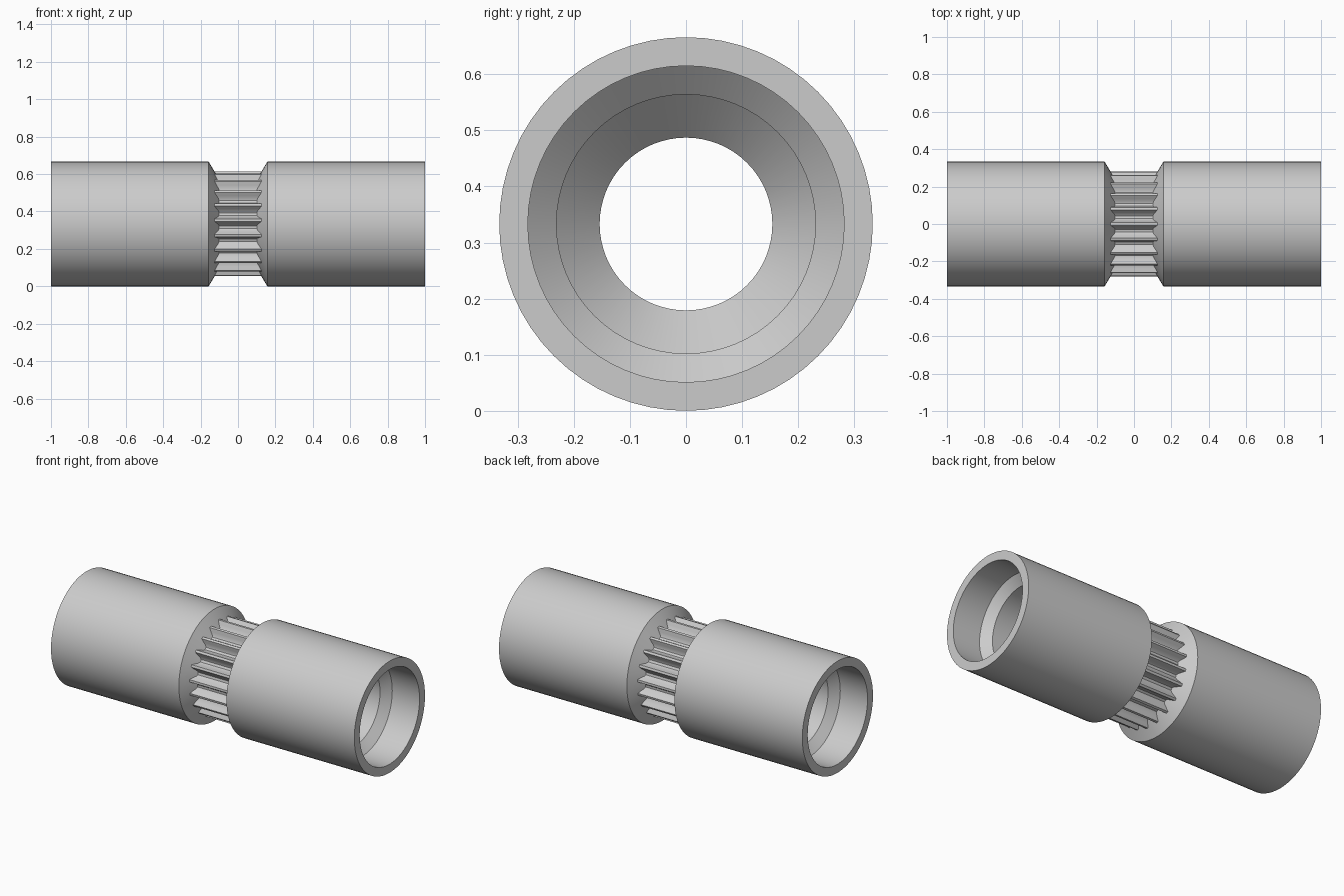
import bpy, bmesh, math

if "Cube" in bpy.data.objects:
    bpy.data.objects.remove(bpy.data.objects["Cube"])

R = 0.333          # outer radius, also the height of the axis
SEGMENTS = 64
TEETH = 21

steel = bpy.data.materials.new("light_grey_steel")
steel.diffuse_color = (0.6, 0.6, 0.6, 1)
steel.use_nodes = True
steel.node_tree.nodes["Principled BSDF"].inputs["Base Color"].default_value = steel.diffuse_color


def skin_rings(name, rings, angle):
    """Join closed rings of points with quads into one smooth object."""
    bm = bmesh.new()
    loops = [[bm.verts.new(p) for p in ring] for ring in rings]
    for a, b in zip(loops, loops[1:]):
        n = len(a)
        for i in range(n):
            j = (i + 1) % n
            bm.faces.new((a[i], a[j], b[j], b[i]))
    bmesh.ops.recalc_face_normals(bm, faces=bm.faces)
    mesh = bpy.data.meshes.new(name)
    bm.to_mesh(mesh)
    bm.free()
    mesh.materials.append(steel)
    obj = bpy.data.objects.new(name, mesh)
    bpy.context.collection.objects.link(obj)
    bpy.ops.object.select_all(action='DESELECT')
    obj.select_set(True)
    bpy.context.view_layer.objects.active = obj
    bpy.ops.object.shade_smooth_by_angle(angle=math.radians(angle))
    return obj


def point(x, r, a):
    return (x, r * math.cos(a), R + r * math.sin(a))


# Sleeve section (x, radius): central bore, stepped socket, rim, outside, chamfer
section = [(0, 0.154), (0.173, 0.154), (0.25, 0.231), (0.775, 0.231),
           (0.82, 0.282), (1, 0.282), (1, R), (0.157, R), (0.098, 0.235)]
for side, name in ((-1, "left_sleeve"), (1, "right_sleeve")):
    skin_rings(name, [[point(side * x, r, 2 * math.pi * i / SEGMENTS)
                       for i in range(SEGMENTS)] for x, r in section], 25)

# Splined neck: pointed teeth with rounded valleys, one tooth straight up
tooth = [(-0.08, 0.28), (0.08, 0.28), (0.19, 0.262), (0.29, 0.246),
         (0.40, 0.239), (0.60, 0.239), (0.71, 0.246), (0.81, 0.262)]
pitch = 2 * math.pi / TEETH
outline = [(r, math.pi / 2 + (k + t) * pitch) for k in range(TEETH) for t, r in tooth]
skin_rings("splined_neck", [[point(x, r, a) for r, a in outline]
                            for x in (-0.126, 0.126)], 35)
